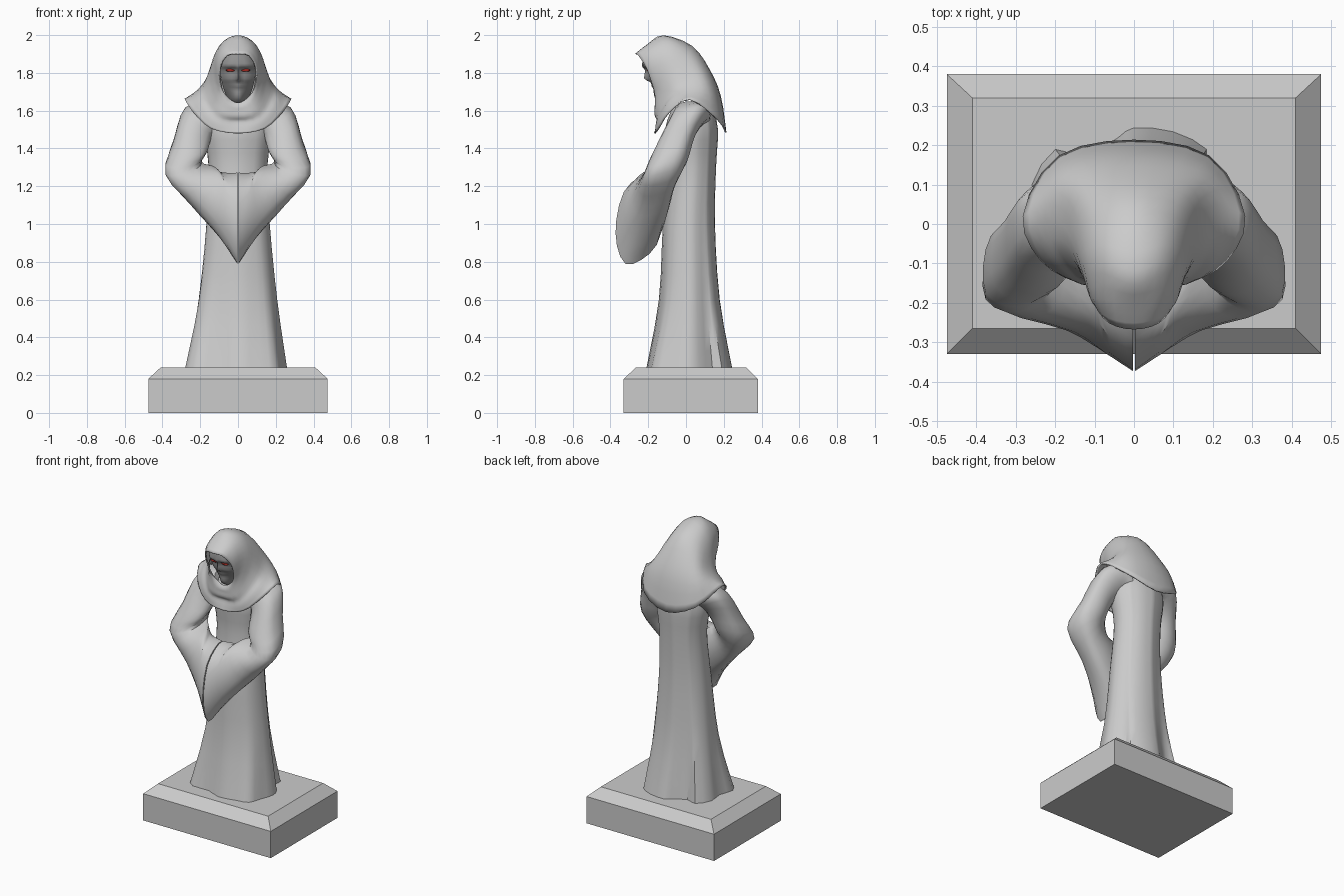
import bpy, bmesh, math
from mathutils import Vector as V

if "Cube" in bpy.data.objects:
    bpy.data.objects.remove(bpy.data.objects["Cube"])


def spline(pts, n, closed):
    """Catmull-Rom resampling through the given points."""
    if n == 1:
        return [V(p) for p in pts]
    k, out = len(pts), []
    pick = (lambda i: V(pts[i % k])) if closed else (lambda i: V(pts[min(max(i, 0), k - 1)]))
    for i in range(k if closed else k - 1):
        a, b, c, d = (pick(i + j) for j in (-1, 0, 1, 2))
        for s in range(n):
            t = s / n
            out.append(0.5 * (2 * b + (c - a) * t + (2 * a - 5 * b + 4 * c - d) * t * t
                              + (3 * b - a - 3 * c + d) * t ** 3))
    if not closed:
        out.append(pick(k - 1))
    return out


def loft(name, rings, closed=True, nu=2, nv=3, caps=True, smooth=40):
    """Skin a stack of rings into one mesh."""
    rings = [spline(r, nu, closed) for r in rings]
    columns = [spline(col, nv, False) for col in zip(*rings)]
    bm = bmesh.new()
    g = [[bm.verts.new(p) for p in col] for col in columns]
    m = len(g)
    for i in range(m if closed else m - 1):
        a, b = g[i], g[(i + 1) % m]
        for j in range(len(a) - 1):
            bm.faces.new((a[j], b[j], b[j + 1], a[j + 1]))
    if caps:
        bm.faces.new([c[0] for c in g])
        bm.faces.new([c[-1] for c in g])
    bmesh.ops.recalc_face_normals(bm, faces=bm.faces)
    me = bpy.data.meshes.new(name)
    bm.to_mesh(me)
    bm.free()
    ob = bpy.data.objects.new(name, me)
    bpy.context.collection.objects.link(ob)
    if smooth:
        finish(ob, smooth)
    return ob


def finish(ob, angle):
    bpy.ops.object.select_all(action='DESELECT')
    ob.select_set(True)
    bpy.context.view_layer.objects.active = ob
    bpy.ops.object.shade_smooth_by_angle(angle=math.radians(angle))


def paint(ob, name, color):
    mat = bpy.data.materials.new(name)
    mat.diffuse_color = (*color, 1)
    mat.use_nodes = True
    mat.node_tree.nodes["Principled BSDF"].inputs["Base Color"].default_value = mat.diffuse_color
    ob.data.materials.append(mat)


def mirror(ob):
    center = bpy.data.objects.get("mirror_center")
    if not center:
        center = bpy.data.objects.new("mirror_center", None)
        bpy.context.collection.objects.link(center)
        center.hide_render = True
    ob.modifiers.new("mirror", 'MIRROR').mirror_object = center


# Plinth with chamfered top
def rect(x, y0, y1, z):
    return [(-x, y0, z), (x, y0, z), (x, y1, z), (-x, y1, z)]


loft("plinth", [rect(.475, -.33, .38, 0), rect(.475, -.33, .38, .18),
                rect(.41, -.265, .32, .24)], nu=1, nv=1, smooth=0)

# Robe: folded hem fading into an oval body
hem = [(.26, 0), (.24, .07), (.18, .14), (.185, .19), (.1, .235), (0, .245), (-.04, .22),
       (-.13, .17), (-.2, .19), (-.26, .1), (-.25, 0), (-.28, -.1), (-.22, -.17),
       (-.1, -.17), (0, -.21), (.12, -.19), (.2, -.17), (.23, -.09)]
rings = []
for z, fold, rx, y0, y1 in [(.235, 1, .26, -.2, .24), (.6, .3, .185, -.115, .15),
                            (1, .08, .16, -.115, .145), (1.3, 0, .155, -.095, .158),
                            (1.5, 0, .18, -.11, .168), (1.62, 0, .14, -.07, .14)]:
    ring = []
    for hx, hy in hem:
        a = math.atan2(hy, hx)
        oval = V((rx * math.cos(a), (y0 + y1) / 2 + (y1 - y0) / 2 * math.sin(a), z))
        ring.append(oval.lerp(V((hx, hy, z)), fold))
    rings.append(ring)
loft("robe", rings)

# Sleeves: shoulder, elbow, wide cuff meeting at the middle (centre, axis A, axis B)
path = [((.12, .03, 1.57), (.03, 0, .08), (0, .1, 0)),
        ((.205, .01, 1.55), (.075, 0, .06), (0, .11, .03)),
        ((.25, -.065, 1.42), (.09, 0, .02), (0, .115, .05)),
        ((.288, -.11, 1.295), (.095, -.01, -.025), (-.01, .115, .03)),
        ((.185, -.165, 1.2), (.065, 0, -.1), (.035, .11, .03)),
        ((.1, -.205, 1.11), (.02, 0, -.155), (.03, .125, .04)),
        ((.003, -.242, 1.03), (0, .005, -.22), (0, .132, .08))]
rings = []
for c, a, b in path:
    ring = []
    for t in range(10):
        u, v = math.cos(t * math.pi / 5), math.sin(t * math.pi / 5)
        full = 1.07 if abs(u * v) > .4 else 1  # slightly squared section
        ring.append(V(c) + (V(a) * u + V(b) * v) * full)
    rings.append(ring)
mirror(loft("sleeve", rings))

# Hood and shoulder cape: lines running from the face opening to the cape rim
half = [
    [(0, -.265, 1.9), (0, -.2, 1.95), (0, -.12, 1.995), (0, .03, 1.94), (0, .12, 1.82), (0, .18, 1.68), (0, .21, 1.485)],
    [(.06, -.25, 1.89), (.07, -.19, 1.935), (.075, -.09, 1.965), (.095, .02, 1.9), (.13, .1, 1.79), (.17, .145, 1.68), (.19, .17, 1.55)],
    [(.095, -.205, 1.82), (.108, -.185, 1.86), (.125, -.1, 1.88), (.143, -.03, 1.83), (.17, .03, 1.76), (.22, .05, 1.7), (.28, .02, 1.66)],
    [(.085, -.17, 1.72), (.102, -.165, 1.74), (.127, -.13, 1.76), (.15, -.09, 1.74), (.18, -.07, 1.69), (.21, -.08, 1.65), (.235, -.09, 1.59)],
    [(.05, -.15, 1.665), (.062, -.16, 1.65), (.08, -.16, 1.625), (.1, -.155, 1.6), (.115, -.148, 1.57), (.13, -.15, 1.54), (.14, -.145, 1.505)],
    [(0, -.15, 1.64), (0, -.16, 1.62), (0, -.16, 1.6), (0, -.16, 1.57), (0, -.145, 1.545), (0, -.155, 1.51), (0, -.165, 1.48)]]
lines = half + [[(-x, y, z) for x, y, z in l] for l in half[-2:0:-1]]
hood = loft("hood", list(zip(*lines)), nu=3, caps=False, smooth=50)
shell = hood.modifiers.new("thickness", 'SOLIDIFY')
shell.thickness, shell.offset = .008, 0

# Shadowed face: each row is height, half width, depth at centre / nose side / cheek / edge
rows = [(1.91, .07, -.22, -.217, -.2, -.17), (1.85, .09, -.232, -.23, -.222, -.18),
        (1.83, .095, -.23, -.222, -.212, -.17), (1.812, .095, -.216, -.2, -.19, -.16),
        (1.77, .09, -.222, -.197, -.185, -.15), (1.75, .085, -.188, -.185, -.172, -.14),
        (1.73, .08, -.182, -.178, -.16, -.13), (1.712, .075, -.172, -.168, -.15, -.12),
        (1.685, .065, -.17, -.166, -.14, -.1), (1.655, .05, -.155, -.152, -.13, -.09),
        (1.62, .04, -.1, -.1, -.09, -.07)]
rings = []
for z, w, y0, y1, y2, y3 in rows:
    side = [(.016, y1, z), (w * .6, y2, z), (w, y3, z)]
    rings.append([(-x, y, z) for x, y, z in side[::-1]] + [(0, y0, z)] + side)
face = loft("face", rings, closed=False, nu=2, nv=2, caps=False, smooth=60)
paint(face, "dark", (.3, .3, .3))

# Red eyes
bpy.ops.mesh.primitive_uv_sphere_add(segments=12, ring_count=8, location=(.04, -.196, 1.814))
eye = bpy.context.object
eye.name = "eye"
eye.scale = (.024, .012, .008)
finish(eye, 60)
paint(eye, "red", (.5, .03, .02))
mirror(eye)
